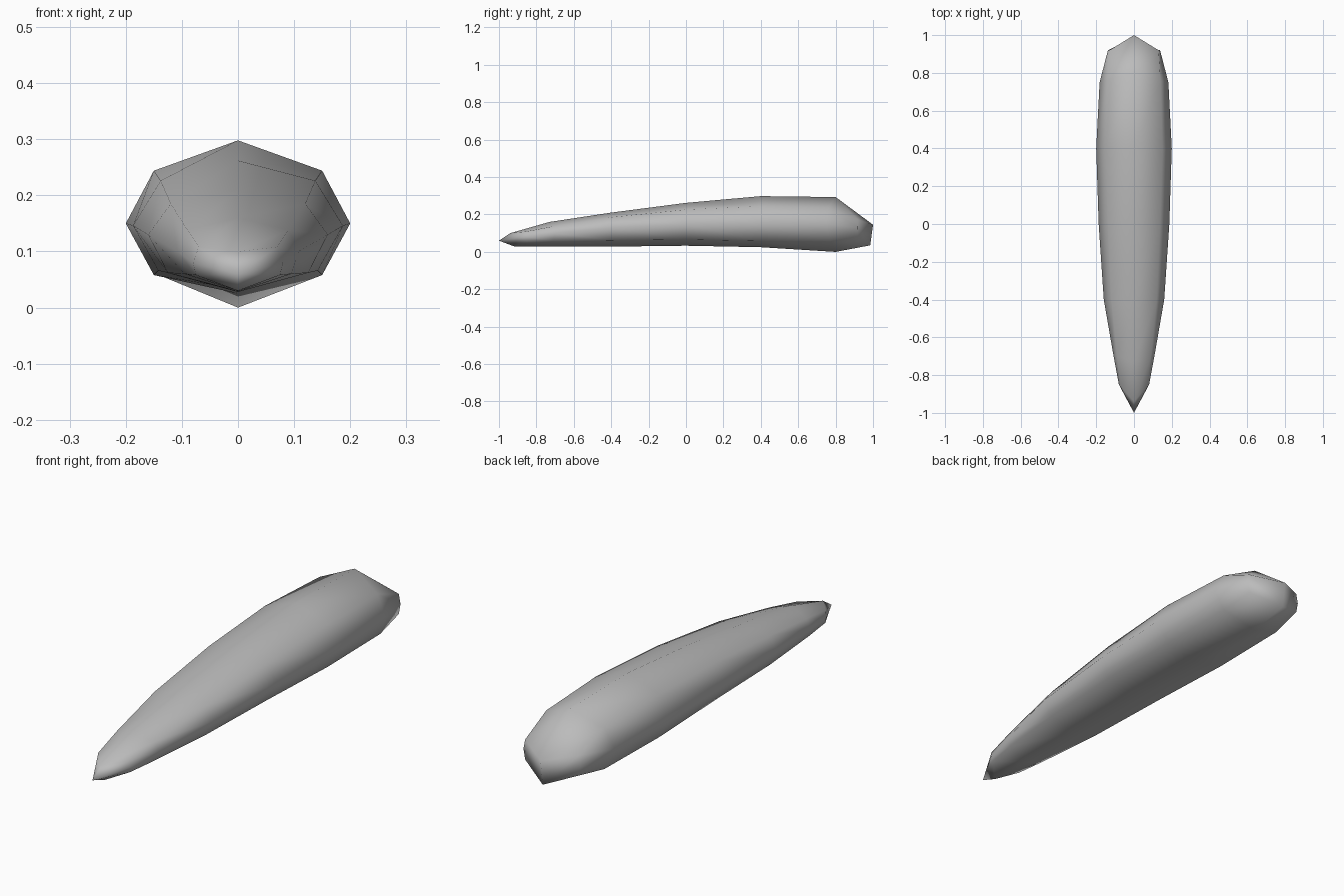
import bpy, bmesh

if "Cube" in bpy.data.objects:
    bpy.data.objects.remove(bpy.data.objects["Cube"])

# Half cross-sections (x, y, z): top, upper side, side, lower side, bottom
RINGS = [
    [(0, -.94, .10), (.07, -.86, .108), (.08, -.85, .08), (.075, -.85, .058), (0, -.92, .03)],
    [(0, -.73, .16), (.09, -.70, .138), (.108, -.70, .10), (.095, -.71, .06), (0, -.73, .029)],
    [(0, -.40, .21), (.12, -.40, .185), (.16, -.40, .13), (.125, -.40, .062), (0, -.40, .028)],
    [(0, 0, .262), (.138, 0, .226), (.187, 0, .146), (.142, 0, .066), (0, 0, .033)],
    [(0, .40, .298), (.15, .40, .244), (.2, .40, .15), (.15, .40, .058), (0, .40, .025)],
    [(0, .80, .293), (.14, .76, .235), (.182, .75, .15), (.146, .77, .06), (0, .80, 0)],
    [(0, 1, .145), (.13, .92, .172), (.138, .92, .13), (.13, .92, .085), (0, .985, .035)],
]
TIP = (0, -1, .06)

bm = bmesh.new()
loops = []
for half in RINGS:
    full = half + [(-x, y, z) for x, y, z in half[3:0:-1]]
    loops.append([bm.verts.new(p) for p in full])

# Long walls between neighbouring sections
for a, b in zip(loops, loops[1:]):
    for i in range(8):
        j = (i + 1) % 8
        bm.faces.new((a[i], a[j], b[j], b[i]))

# Pointed narrow end
tip = bm.verts.new(TIP)
for i in range(8):
    bm.faces.new((tip, loops[0][(i + 1) % 8], loops[0][i]))

# Blunt wide end, folded along the centre line
t = loops[-1]
bm.faces.new((t[0], t[1], t[2], t[3], t[4]))
bm.faces.new((t[0], t[4], t[5], t[6], t[7]))

bmesh.ops.recalc_face_normals(bm, faces=bm.faces)
for f in bm.faces:
    f.smooth = True
mesh = bpy.data.meshes.new("tapered_body")
bm.to_mesh(mesh)
bm.free()

grey = bpy.data.materials.new("mid_grey")
grey.diffuse_color = (.5, .5, .5, 1)
grey.use_nodes = True
grey.node_tree.nodes["Principled BSDF"].inputs["Base Color"].default_value = grey.diffuse_color
mesh.materials.append(grey)
body = bpy.data.objects.new("tapered_body", mesh)
bpy.context.collection.objects.link(body)
